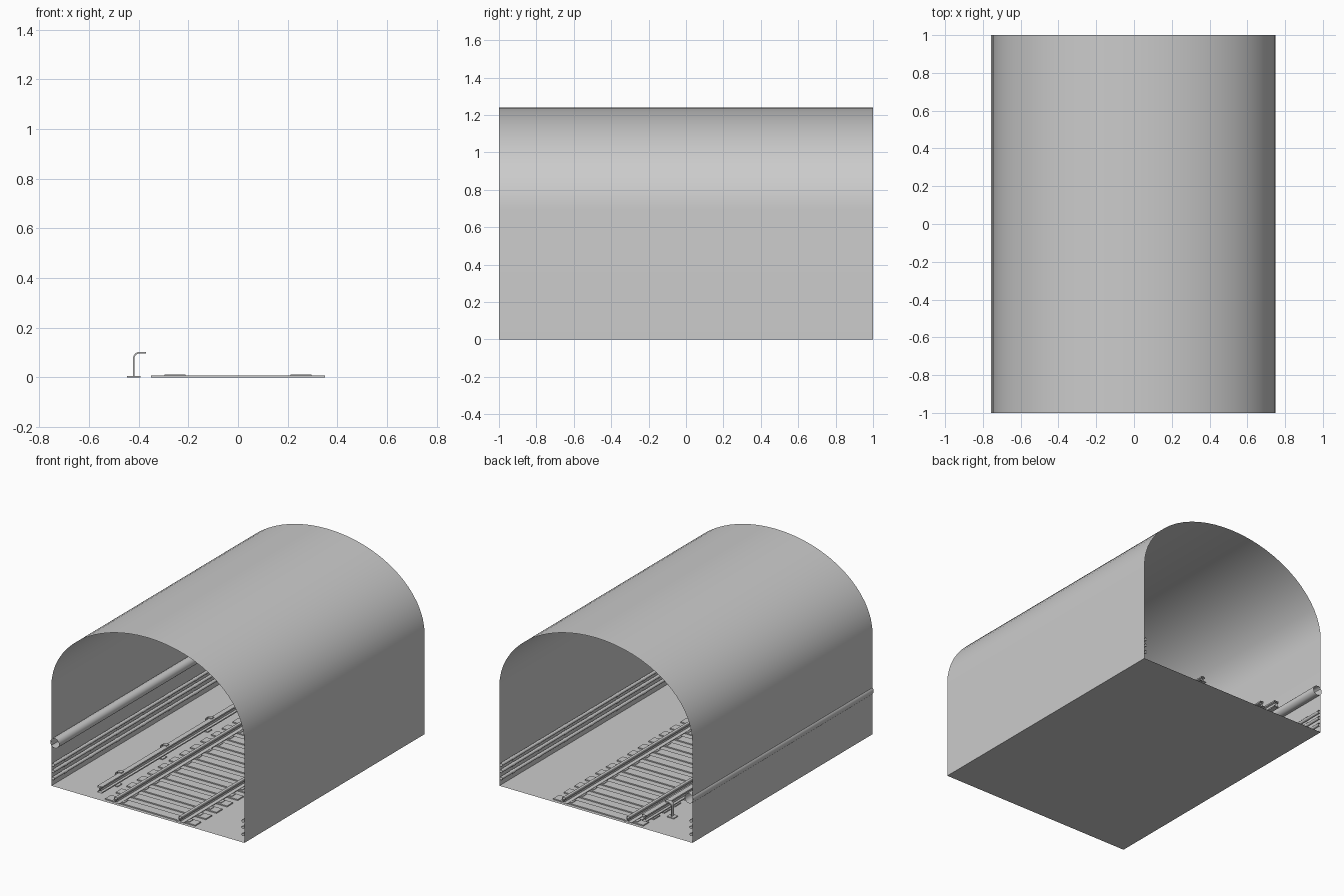
import bpy, bmesh, math

if "Cube" in bpy.data.objects:
    bpy.data.objects.remove(bpy.data.objects["Cube"])

def finish(name, bm, smooth=None):
    me = bpy.data.meshes.new(name)
    bmesh.ops.recalc_face_normals(bm, faces=bm.faces[:])
    bm.to_mesh(me)
    bm.free()
    ob = bpy.data.objects.new(name, me)
    bpy.context.collection.objects.link(ob)
    if smooth:
        bpy.ops.object.select_all(action='DESELECT')
        bpy.context.view_layer.objects.active = ob
        ob.select_set(True)
        bpy.ops.object.shade_smooth_by_angle(angle=math.radians(smooth))
    return ob

def sweep(bm, pts, y0=-1, y1=1, closed=True):
    # open-ended extrusion of an (x, z) profile along y
    a = [bm.verts.new((x, y0, z)) for x, z in pts]
    b = [bm.verts.new((x, y1, z)) for x, z in pts]
    n = len(pts)
    for i in range(n if closed else n - 1):
        j = (i + 1) % n
        bm.faces.new((a[i], a[j], b[j], b[i]))
    return a, b

def box(bm, x0, x1, y0, y1, z0, z1):
    a, b = sweep(bm, [(x0, z0), (x1, z0), (x1, z1), (x0, z1)], y0, y1)
    bm.faces.new(a)
    bm.faces.new(b)

def ring(cx, cz, r, n=12):
    return [(cx + r * math.cos(2 * math.pi * i / n), cz + r * math.sin(2 * math.pi * i / n))
            for i in range(n)]

# tunnel lining: straight walls and elliptical vault, single thin surface
bm = bmesh.new()
N = 32
arch = [(0.75 * math.cos(math.pi * i / N), 0.70 + 0.54 * math.sin(math.pi * i / N))
        for i in range(N + 1)]
sweep(bm, [(0.75, 0)] + arch + [(-0.75, 0)], closed=False)
finish("tunnel_lining", bm, 40)

# floor
bm = bmesh.new()
sweep(bm, [(-0.75, 0), (0.75, 0)], closed=False)
finish("tunnel_floor", bm)

# sleepers and rail plates
PITCH = 2 / 17
sleepers, plates = bmesh.new(), bmesh.new()
for i in range(17):
    y = (i - 8) * PITCH
    box(sleepers, -0.35, 0.35, y - 0.033, y + 0.033, 0, 0.008)
    for s in (-1, 1):
        box(plates, s * 0.253 - 0.042, s * 0.253 + 0.042, y - 0.02, y + 0.02, 0.006, 0.012)
finish("sleepers", sleepers)
finish("rail_plates", plates)

# running rails: foot, web and head
half = [(0.026, 0.010), (0.026, 0.014), (0.005, 0.019), (0.005, 0.034),
        (0.014, 0.037), (0.014, 0.046), (0.010, 0.049)]
section = half + [(-x, z) for x, z in reversed(half)]
for s, side in ((-1, "left"), (1, "right")):
    bm = bmesh.new()
    sweep(bm, [(s * 0.25 + x, z) for x, z in section])
    finish(side + "_running_rail", bm)

# power rail hanging under the hooked brackets
bm = bmesh.new()
sweep(bm, [(-0.375 + x, z) for x, z in
           [(-0.018, 0.050), (0.018, 0.050), (0.018, 0.058), (0.006, 0.063), (0.006, 0.082),
            (0.018, 0.086), (0.018, 0.096), (-0.018, 0.096), (-0.018, 0.086),
            (-0.006, 0.082), (-0.006, 0.063), (-0.018, 0.058)]])
finish("power_rail", bm)

# hooked brackets with foot plates
bm = bmesh.new()
path = [(-0.42, 0.004)]
normals = [(1, 0)]
for i in range(7):
    a = math.radians(15 * i)
    path.append((-0.395 - 0.025 * math.cos(a), 0.075 + 0.025 * math.sin(a)))
    normals.append((math.cos(a), -math.sin(a)))
path.append((-0.37, 0.10))
normals.append((0, -1))
t = 0.003
outline = [(p[0] - n[0] * t, p[1] - n[1] * t) for p, n in zip(path, normals)]
outline += [(p[0] + n[0] * t, p[1] + n[1] * t) for p, n in reversed(list(zip(path, normals)))]
for k in range(4):
    y = -0.75 + 0.5 * k
    a, b = sweep(bm, outline, y - 0.014, y + 0.014)
    m = len(path)
    for loop in (a, b):
        for i in range(m - 1):
            bm.faces.new((loop[i], loop[i + 1], loop[2 * m - 2 - i], loop[2 * m - 1 - i]))
    box(bm, -0.447, -0.393, y - 0.024, y + 0.024, 0, 0.006)
finish("power_rail_brackets", bm)

# large service pipe on the left wall
bm = bmesh.new()
sweep(bm, ring(-0.724, 0.305, 0.034, 20))
finish("service_pipe", bm, 40)

# cables along both walls with clamps at regular spacing
for s, side in ((-1, "left"), (1, "right")):
    cables, clamps = bmesh.new(), bmesh.new()
    for z in (0.055, 0.105, 0.15):
        sweep(cables, ring(s * 0.738, z, 0.011))
        for k in range(7):
            y = (k - 3) * 0.29
            sweep(clamps, ring(s * 0.737, z, 0.0128), y - 0.015, y + 0.015)
    finish(side + "_wall_cables", cables, 40)
    finish(side + "_cable_clamps", clamps, 40)
